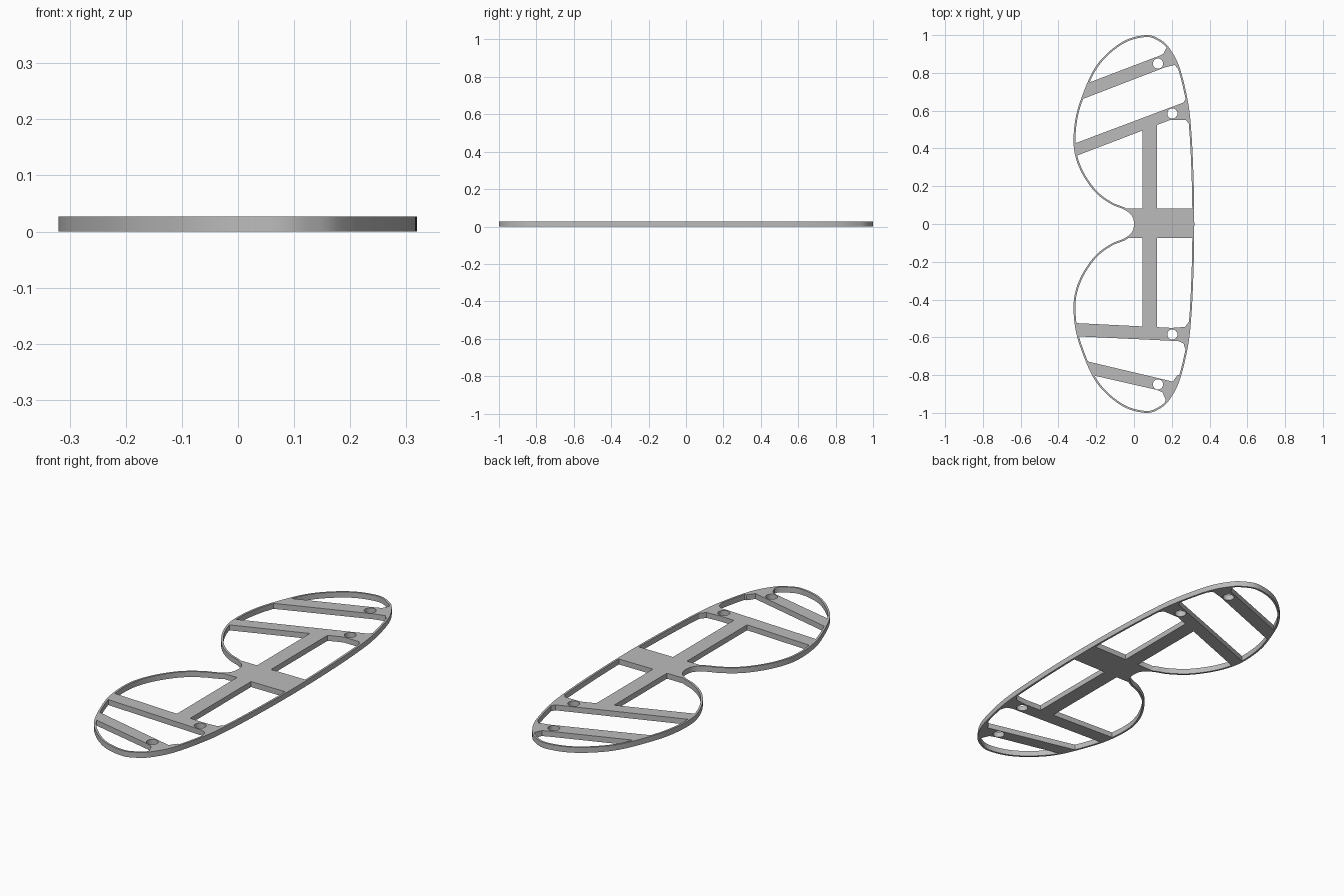
import bpy
import bmesh
import math
from mathutils import Vector

cube = bpy.data.objects.get("Cube")
if cube:
    bpy.data.objects.remove(cube, do_unlink=True)

THICK = 0.027
RIM = 0.01

grey = bpy.data.materials.new("plain grey")
grey.use_nodes = True
colour = (0.5, 0.5, 0.5, 1)
grey.diffuse_color = colour
grey.node_tree.nodes["Principled BSDF"].inputs["Base Color"].default_value = colour


def prism(name, points, margin):
    """Extrude a flat outline through the sheet, overshooting it by margin."""
    bm = bmesh.new()
    face = bm.faces.new([bm.verts.new((p[0], p[1], -margin)) for p in points])
    result = bmesh.ops.extrude_face_region(bm, geom=[face])
    moved = [v for v in result["geom"] if isinstance(v, bmesh.types.BMVert)]
    bmesh.ops.translate(bm, verts=moved, vec=(0, 0, THICK + 2 * margin))
    bmesh.ops.recalc_face_normals(bm, faces=bm.faces)
    mesh = bpy.data.meshes.new(name)
    bm.to_mesh(mesh)
    bm.free()
    mesh.materials.append(grey)
    obj = bpy.data.objects.new(name, mesh)
    bpy.context.collection.objects.link(obj)
    return obj


def subtract(target, cutter):
    """Cut one solid from another and discard the cutter."""
    mod = target.modifiers.new("cut", "BOOLEAN")
    mod.operation = "DIFFERENCE"
    mod.solver = "EXACT"
    mod.object = cutter
    bpy.context.view_layer.objects.active = target
    bpy.ops.object.modifier_apply(modifier=mod.name)
    bpy.data.objects.remove(cutter, do_unlink=True)


def smooth_loop(points, steps=6):
    """Closed rounded curve passing through the points."""
    pts = [Vector(p) for p in points]
    count = len(pts)
    loop = []
    for i in range(count):
        a, b, c, d = (pts[(i + k - 1) % count] for k in range(4))
        for s in range(steps):
            t = s / steps
            loop.append(0.5 * (2 * b + (c - a) * t
                               + (2 * a - 5 * b + 4 * c - d) * t ** 2
                               + (3 * b - a - 3 * c + d) * t ** 3))
    return loop


def inset_loop(loop, width):
    """Move every point of a clockwise loop inward by width."""
    inner = []
    for i, p in enumerate(loop):
        along = (loop[(i + 1) % len(loop)] - loop[i - 1]).normalized()
        inner.append(p + Vector((along.y, -along.x)) * width)
    return inner


# Two-lobed outline: one lobe traced from notch to back edge, then mirrored
lobe = [(-.012, .045), (-.055, .078), (-.12, .105), (-.2, .163), (-.265, .25),
        (-.305, .34), (-.32, .43), (-.311, .55), (-.281, .66), (-.217, .81),
        (-.14, .905), (-.04, .975), (.07, 1), (.14, .975), (.188, .93),
        (.241, .83), (.286, .645), (.304, .48), (.315, .25)]
mirrored = [(x, -y) for x, y in reversed(lobe)]
outline = smooth_loop([(0, 0)] + lobe + [(.319, 0)] + mirrored)

frame = prism("flat_frame", outline, 0)
opening = prism("opening", inset_loop(outline, RIM), 0.02)

# Centre block, spine and the four flared cross bars stay solid
solid_parts = {
    "centre_block": [(-.2, -.073), (.4, -.073), (.4, .083), (-.2, .083)],
    "spine": [(.046, -.57), (.122, -.57), (.122, .55), (.046, .55)],
    "inner_bar_back": [(-.36, .34), (.19, .55), (.275, .55), (.295, .525),
                       (.36, .525), (.36, .68), (.28, .675), (.262, .643),
                       (-.36, .409)],
    "outer_bar_back": [(-.32, .643), (.16, .828), (.215, .842), (.235, .82),
                       (.3, .8), (.3, .97), (.16, .97), (.172, .935),
                       (.155, .9), (.13, .889), (-.3, .725)],
    "inner_bar_front": [(-.36, -.522), (.2, -.55), (.27, -.545), (.293, -.515),
                        (.36, -.515), (.36, -.67), (.272, -.665),
                        (.262, -.632), (.235, -.62), (-.36, -.592)],
    "outer_bar_front": [(-.32, -.71), (.17, -.826), (.205, -.835), (.23, -.8),
                        (.3, -.8), (.3, -.97), (.155, -.97), (.168, -.93),
                        (.15, -.89), (.12, -.878), (-.32, -.778)],
}
for name, points in solid_parts.items():
    subtract(opening, prism(name, points, 0.05))
subtract(frame, opening)

# Round screw holes at the wide end of each bar
for x, y in ((.127, .849), (.203, .585)):
    for side in (-1, 1):
        angles = [math.tau * i / 32 for i in range(32)]
        ring = [(x + .027 * math.cos(a), side * y + .027 * math.sin(a))
                for a in angles]
        subtract(frame, prism("screw_hole", ring, 0.05))

# Smooth rim walls with crisp edges
bpy.ops.object.select_all(action="DESELECT")
frame.select_set(True)
bpy.context.view_layer.objects.active = frame
bpy.ops.object.shade_smooth_by_angle(angle=math.radians(30))
